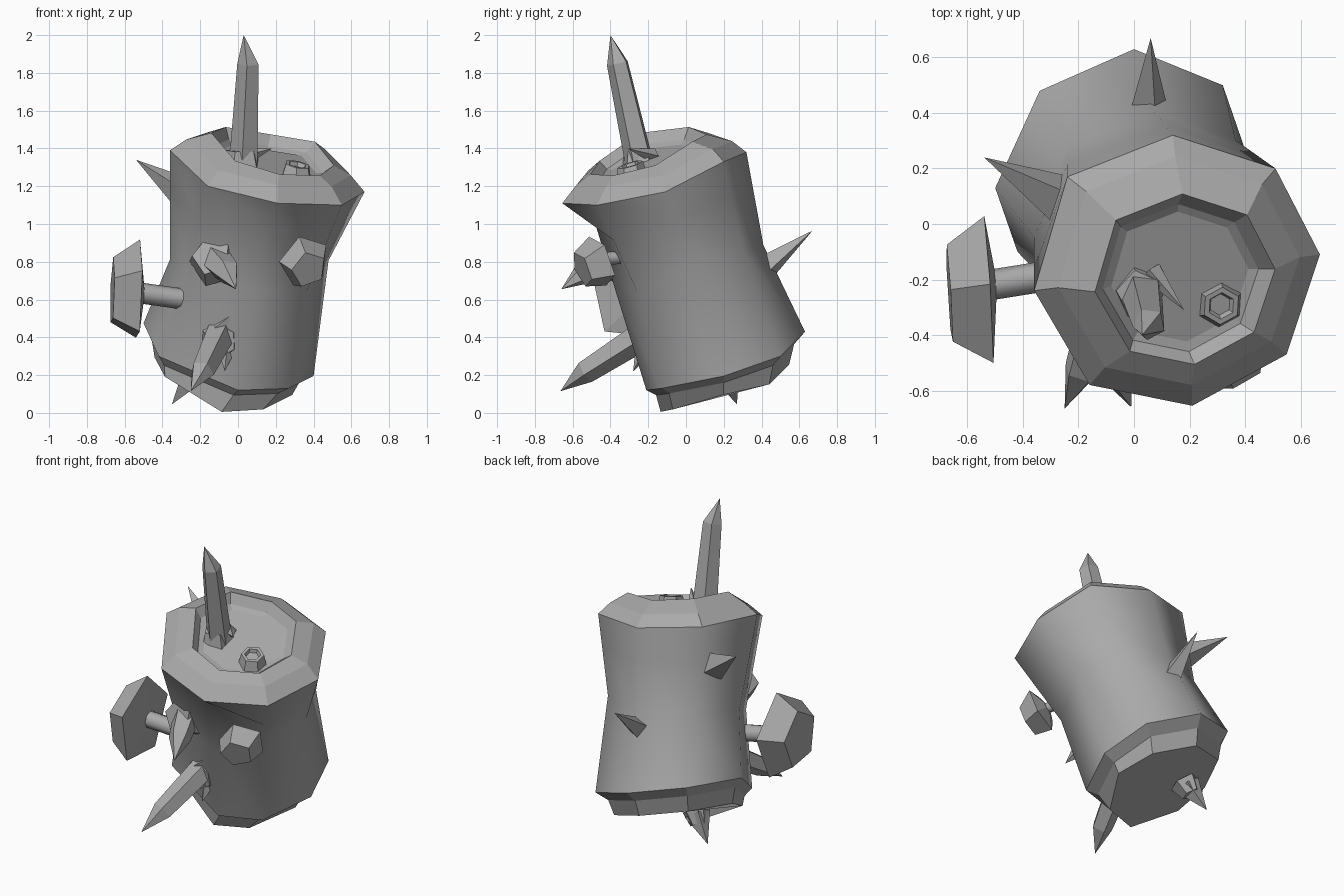
import bpy, bmesh, math
from mathutils import Vector as V

if "Cube" in bpy.data.objects:
    bpy.data.objects.remove(bpy.data.objects["Cube"])

grey = bpy.data.materials.new("weathered grey")
grey.diffuse_color = (0.40, 0.40, 0.40, 1)
grey.use_nodes = True
grey.node_tree.nodes["Principled BSDF"].inputs["Base Color"].default_value = grey.diffuse_color


def loft(name, rings, smooth_bands=()):
    """Skin a list of rings (a ring with one point is a tip), capping open ends."""
    bm = bmesh.new()
    vs = [[bm.verts.new(p) for p in r] for r in rings]
    for k, (a, b) in enumerate(zip(vs, vs[1:])):
        n = max(len(a), len(b))
        for i in range(n):
            j = (i + 1) % n
            if len(b) == 1:
                f = bm.faces.new((a[i], a[j], b[0]))
            else:
                f = bm.faces.new((a[i], a[j], b[j], b[i]))
            f.smooth = k in smooth_bands
    for end in (vs[0], vs[-1]):
        if len(end) > 2:
            bm.faces.new(end)
    bmesh.ops.recalc_face_normals(bm, faces=bm.faces)
    # Keep the border between smooth and flat bands crisp
    for e in bm.edges:
        e.smooth = all(f.smooth for f in e.link_faces)
    me = bpy.data.meshes.new(name)
    bm.to_mesh(me)
    bm.free()
    ob = bpy.data.objects.new(name, me)
    bpy.context.collection.objects.link(ob)
    me.materials.append(grey)
    return ob


def tube(name, path, n=5, turn=0.0, axis=None, smooth_bands=()):
    """Loft n-sided rings along (centre, radius) points; radius 0 is a tip."""
    pts = [(V(c), r) for c, r in path]
    d = V(axis) if axis else pts[-1][0] - pts[0][0]
    d.normalize()
    up = V((0, 0, 1)) if abs(d.z) < 0.8 else V((0, 1, 0))
    u = (up - d * up.dot(d)).normalized()
    w = d.cross(u)
    rings = []
    for c, r in pts:
        if r == 0:
            rings.append([c])
        else:
            ang = [turn + math.tau * i / n for i in range(n)]
            rings.append([c + (u * math.cos(a) + w * math.sin(a)) * r for a in ang])
    return loft(name, rings, smooth_bands)


def scaled(ring, k, shift=(0, 0, 0), kz=None):
    """Scale a ring about its centre (kz sets the height scale) and move it."""
    c = sum(ring, V()) / len(ring)
    s = V((k, k, k if kz is None else kz))
    return [c + (p - c) * s + V(shift) for p in ring]


def mix(a, b, t):
    return [p.lerp(q, t) for p, q in zip(a, b)]


# Leaning trunk: wide rim, pinched waist, flared foot
rim = [V(p) for p in ((.14, .32, 1.38), (.51, .20, 1.33), (.67, -.11, 1.17), (.55, -.47, 1.10),
                      (.21, -.655, 1.11), (-.16, -.58, 1.20), (-.36, -.24, 1.39), (-.24, .17, 1.43))]
foot = [V(p) for p in ((0, .63, .43), (.32, .50, .30), (.40, .20, .195), (.27, -.13, .13),
                       (0, -.21, .12), (-.42, -.10, .30), (-.5, .13, .475), (-.34, .48, .50))]
waist = scaled(mix(rim, foot, .5), .86)
for i, dz in ((1, .05), (2, .11), (5, -.05), (6, -.10), (7, -.04)):
    waist[i].z += dz
waist[2].x += .01
neck = mix(rim, waist, .4)
neck[4] = V((.14, -.48, 1.0))
base = scaled(foot, .81, (-.03, 0, -.15))
base[2] += V((0, 0, .03))
base[3] += V((-.05, 0, .005))
base[4] += V((-.05, 0, 0))
base[5] += V((-.01, 0, .04))
trunk = [
    base,                                   # underside
    scaled(foot, .87, (-.02, 0, -.05)),     # step
    foot, waist, neck, rim,
    scaled(rim, .845, (.005, 0, .075), .86),    # bevelled crown
    scaled(rim, .63, (.025, -.03, .12), .78),   # inner lip
    scaled(rim, .545, (.008, -.025, .07), .68),
    scaled(rim, .48, (.005, -.02, .06), .58),   # sunken top
]
loft("trunk", trunk, smooth_bands=(2, 3, 4))

# Tall broken branch on top, with a splinter and a small knot beside it
tube("top_branch", [((.03, -.24, 1.31), .08), ((.055, -.36, 1.85), .06), ((.03, -.40, 2.0), 0)], 5, .5)
tube("top_collar", [((.02, -.24, 1.29), .11), ((.02, -.25, 1.39), .085)], 5, .2)
tube("top_splinter", [((.06, -.17, 1.36), .04), ((.18, -.31, 1.40), 0)], 4)
tube("top_knot", [((.31, -.29, 1.25), .085), ((.315, -.295, 1.315), .07),
                  ((.315, -.295, 1.315), .05), ((.31, -.29, 1.295), .04)], 6, axis=(.2, -.3, 1))

# Long broken branch low on the front, with its collar and splinters
tube("low_branch", [((-.08, -.17, .45), .085), ((-.19, -.53, .22), .065), ((-.25, -.665, .115), 0)], 5, .6)
tube("low_collar", [((-.09, -.15, .40), .13), ((-.10, -.27, .38), .09)], 6)
tube("low_splinter", [((-.10, -.24, .44), .06), ((-.02, -.30, .53), 0)], 4)
tube("low_chip", [((-.06, -.22, .34), .05), ((-.07, -.28, .22), 0)], 4)

# Short broken branch higher on the front
tube("mid_collar", [((-.12, -.32, .80), .14), ((-.14, -.44, .83), .105)], 5, .3)
tube("mid_branch", [((-.12, -.38, .81), .085), ((-.06, -.53, .75), .07), ((-.01, -.66, .655), 0)], 5, .5)

# Plain thorns on the side, back and underside
thorns = {
    "side_thorn": ((-.25, .08, 1.14), (-.54, .24, 1.34), .10),
    "back_thorn": ((.05, .37, .73), (.06, .67, .965), .085),
    "under_thorn": ((-.24, .22, .20), (-.35, .27, .045), .08),
}
for name, (root, tip, r) in thorns.items():
    tube(name, [(root, r), (tip, 0)], 4, .4)
tube("under_collar", [((-.22, .21, .22), .09), ((-.26, .23, .14), .06)], 5)

# Large bracket fungus on a stalk at the left
tube("large_stalk", [((-.27, -.18, .60), .055), ((-.52, -.22, .635), .055)], 8, smooth_bands=(0,))
tube("large_cap", [((-.50, -.22, .635), .06), ((-.525, -.245, .64), .28), ((-.665, -.255, .64), .185)],
     5, .1, axis=(-1, -.06, .03))

# Small fungus at the front right
tube("small_stalk", [((.27, -.28, .83), .035), ((.33, -.44, .815), .035)], 6, smooth_bands=(0,))
tube("small_cap", [((.335, -.42, .815), .04), ((.35, -.45, .805), .145), ((.375, -.55, .76), .10)],
     5, .35, axis=(.45, -1, -.4))
